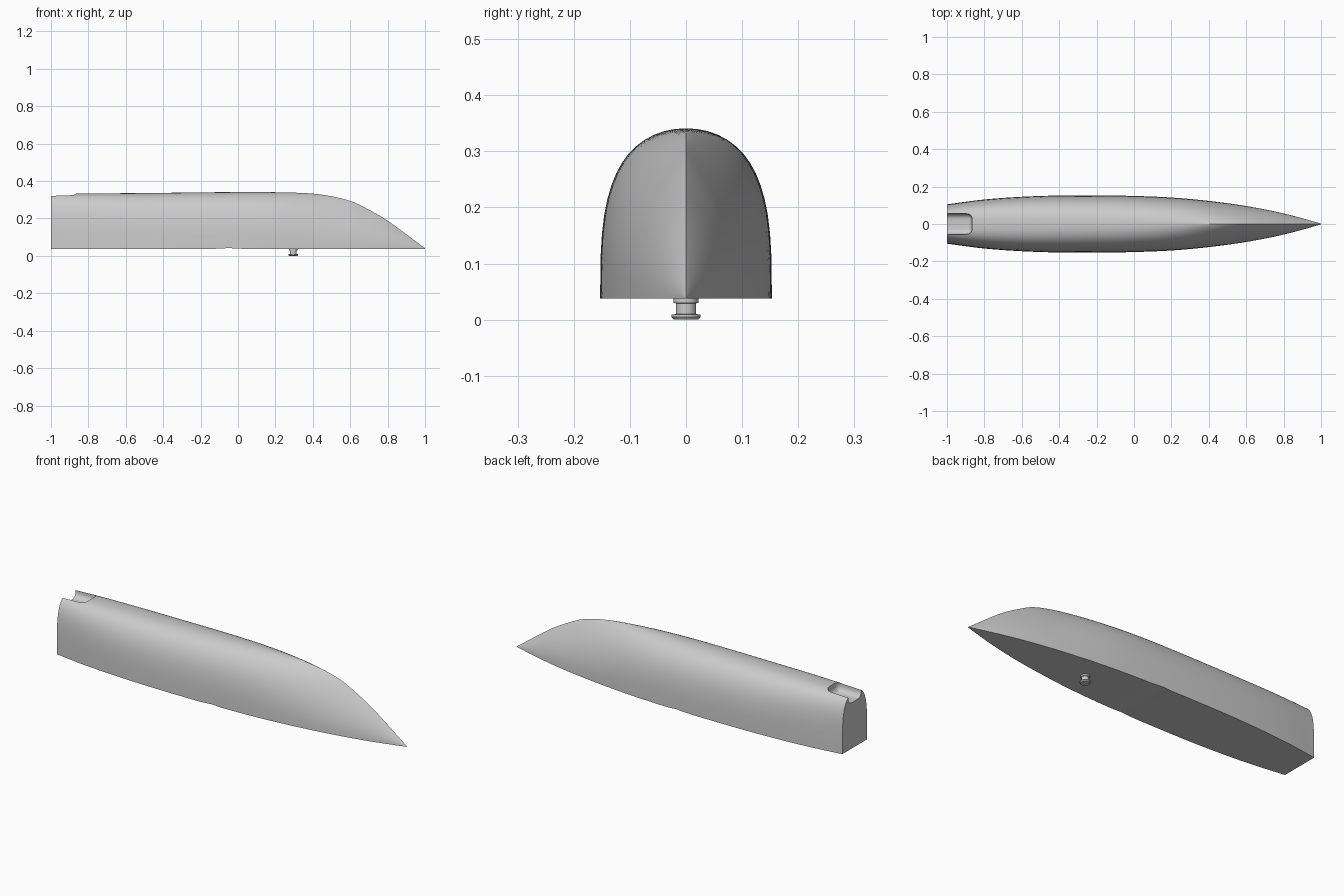
import bpy, bmesh, math

if "Cube" in bpy.data.objects:
    bpy.data.objects.remove(bpy.data.objects["Cube"])

grey = bpy.data.materials.new("light_grey")
grey.diffuse_color = (0.6, 0.6, 0.6, 1)
grey.use_nodes = True
grey.node_tree.nodes["Principled BSDF"].inputs["Base Color"].default_value = grey.diffuse_color


def curve(pts, x):
    """Smooth (cubic Hermite) value through a few (x, value) points."""
    n = len(pts)
    i = max(k for k in range(n - 1) if pts[k][0] <= x + 1e-9)

    def slope(k):
        a, b = pts[max(k - 1, 0)], pts[min(k + 1, n - 1)]
        return (b[1] - a[1]) / (b[0] - a[0])
    (x0, v0), (x1, v1) = pts[i], pts[i + 1]
    d = x1 - x0
    t = (x - x0) / d
    return ((2*t**3 - 3*t*t + 1) * v0 + (t**3 - 2*t*t + t) * d * slope(i)
            + (3*t*t - 2*t**3) * v1 + (t**3 - t*t) * d * slope(i + 1))


def finish(name, bm, angle=30):
    bmesh.ops.recalc_face_normals(bm, faces=bm.faces)
    me = bpy.data.meshes.new(name)
    bm.to_mesh(me)
    bm.free()
    me.materials.append(grey)
    ob = bpy.data.objects.new(name, me)
    bpy.context.collection.objects.link(ob)
    return ob


def smooth(ob, angle=30):
    bpy.ops.object.select_all(action='DESELECT')
    ob.select_set(True)
    bpy.context.view_layer.objects.active = ob
    bpy.ops.object.shade_smooth_by_angle(angle=math.radians(angle))


# Hull: lofted sections, rounded at the stern, pointed arches at the bow
BASE = 0.038
WIDTH = [(-1, .105), (-.8, .131), (-.55, .148), (-.3, .153), (0, .15), (.25, .138),
         (.5, .111), (.7, .078), (.85, .044), (1, .002)]
TOP = [(-1, .332), (-.5, .336), (0, .341), (.3, .338), (.45, .327), (.6, .294),
       (.7, .247), (.8, .188), (1, .041)]
POW_Y = [(-1, 3.0), (-.5, 2.5), (0, 2.2), (.2, 1.9), (.45, 1.3), (.6, 1.05), (1, 1.0)]
POW_Z = [(-1, 4.0), (-.5, 3.3), (0, 3.0), (.2, 2.8), (.45, 2.2), (.6, 2.0), (1, 1.8)]
N, M = 80, 14
bm = bmesh.new()
rings = []
for s in range(N + 1):
    x = -1 + 2 * s / N
    w, h, p, q = (curve(c, x) for c in (WIDTH, TOP, POW_Y, POW_Z))
    z0 = BASE + 0.004 * max(0, 1 - abs(x + .05) / .06)
    half = []
    for k in range(M + 1):
        a = math.pi / 2 * k / M
        # points spread evenly around the superelliptic arch
        t = math.sin(a) ** (2 / max(q, 2))
        half.append((w * max(0, 1 - t ** q) ** (1 / p), z0 + (h - z0) * t))
    half[-1] = (0, h)
    pts = half + [(-y, z) for y, z in reversed(half[:-1])]
    rings.append([bm.verts.new((x, y, z)) for y, z in pts])
for a, b in zip(rings, rings[1:]):
    for k in range(len(a)):
        j = (k + 1) % len(a)
        bm.faces.new((a[k], a[j], b[j], b[k]))
bm.faces.new(rings[0])
bm.faces.new(rings[-1])
hull = finish("hull", bm)

# Stern notch cutter: round-bottomed slot open at the transom
bm = bmesh.new()
bmesh.ops.create_cube(bm, size=1)
for v in bm.verts:
    v.co = (-.865 if v.co.x > 0 else -1.1, v.co.y * .11, .45 if v.co.z > 0 else .283)
edges = [e for e in bm.edges
         if (all(v.co.z < .3 for v in e.verts) and any(v.co.x > -1 for v in e.verts))
         or all(v.co.x > -1 for v in e.verts)]
edges = [e for e in edges if not all(v.co.z > .4 for v in e.verts)]
bmesh.ops.bevel(bm, geom=edges, offset=.03, segments=6, profile=.5, affect='EDGES')
cutter = finish("notch_cutter", bm)
cutter.hide_render = True
cutter.hide_viewport = False
mod = hull.modifiers.new("notch", 'BOOLEAN')
mod.object = cutter
mod.operation = 'DIFFERENCE'
mod.solver = 'EXACT'
bpy.context.view_layer.objects.active = hull
bpy.ops.object.modifier_apply(modifier="notch")
bpy.data.objects.remove(cutter)
smooth(hull, 28)

# Underside fitting: collar, neck and flange turned from one profile
PROFILE = [(0, .045), (.022, .045), (.022, .030), (.018, .029), (.018, .010),
           (.026, .009), (.026, .005), (.022, 0), (0, 0)]
bm = bmesh.new()
vs = [bm.verts.new((r, 0, z)) for r, z in PROFILE]
es = [bm.edges.new(e) for e in zip(vs, vs[1:])]
bmesh.ops.spin(bm, geom=vs + es, cent=(0, 0, 0), axis=(0, 0, 1), angle=2 * math.pi, steps=32)
bmesh.ops.remove_doubles(bm, verts=bm.verts, dist=1e-5)
knob = finish("keel_fitting", bm)
knob.location = (.295, 0, 0)
smooth(knob)
